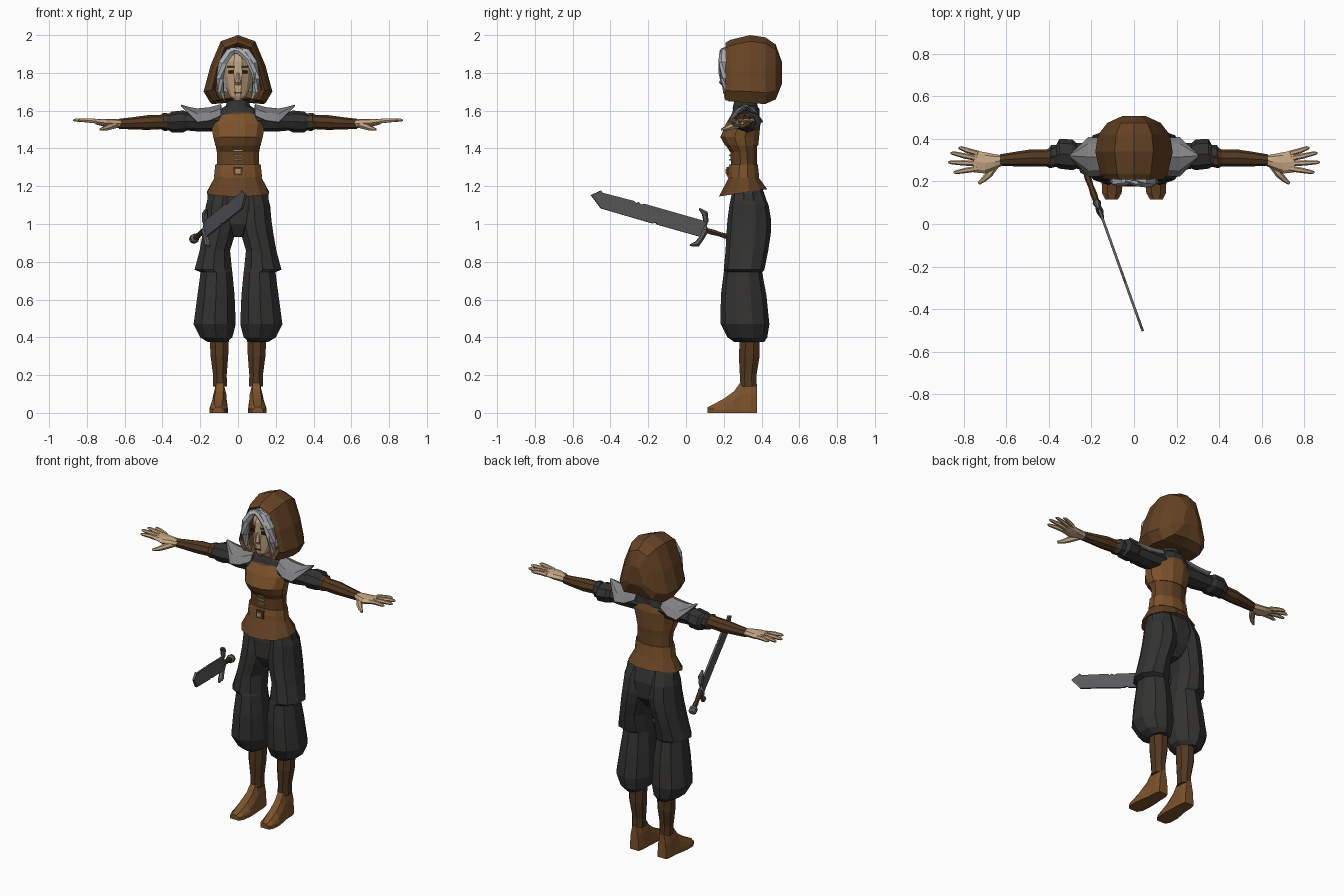
import bpy, bmesh, math
from mathutils import Vector, Matrix

COL = dict(leather=(.13, .055, .018), tan=(.20, .085, .025), dark=(.085, .04, .015),
           cloth=(.033, .032, .031), skin=(.56, .38, .23), hair=(.42, .43, .46),
           steel=(.22, .22, .23), blade=(.11, .11, .115), black=(.015, .012, .01), brass=(.45, .3, .12))
MATS = {}


def finish(name, bm, col, mirror=False, solid=0):
    bmesh.ops.recalc_face_normals(bm, faces=bm.faces)
    me = bpy.data.meshes.new(name)
    bm.to_mesh(me)
    bm.free()
    ob = bpy.data.objects.new(name, me)
    bpy.context.collection.objects.link(ob)
    if col not in MATS:
        MATS[col] = bpy.data.materials.new(col)
        MATS[col].diffuse_color = (*COL[col], 1)
    me.materials.append(MATS[col])
    if solid:
        ob.modifiers.new("thickness", 'SOLIDIFY').thickness = solid
    if mirror:
        ob.modifiers.new("mirror", 'MIRROR')
    return ob


def loft(name, rings, col, mirror=False, closed=True, caps=(True, True), solid=0):
    bm = bmesh.new()
    vs = [[bm.verts.new(p) for p in r] for r in rings]
    n = len(vs[0])
    for a, b in zip(vs, vs[1:]):
        for i in range(n if closed else n - 1):
            j = (i + 1) % n
            bm.faces.new((a[i], a[j], b[j], b[i]))
    if closed:
        for use, r in zip(caps, (vs[0], vs[-1])):
            if use:
                bm.faces.new(r)
    return finish(name, bm, col, mirror, solid)


def oval_z(z, x0, x1, yf, yb, n=12, tilt=0):
    """Horizontal ring; tilt lowers its front."""
    out = []
    for i in range(n):
        a = 2 * math.pi * (i + .5) / n
        k = 1 / math.cos(math.pi / n)
        out.append(((x0 + x1) / 2 + (x1 - x0) / 2 * k * math.cos(a),
                    (yf + yb) / 2 + (yb - yf) / 2 * k * math.sin(a), z + tilt * math.sin(a)))
    return out


def oval_x(x, y, z, ry, rz, n=8):
    return [(x, y + ry * math.cos(2 * math.pi * i / n), z + rz * math.sin(2 * math.pi * i / n)) for i in range(n)]


def stack(name, rows, col, n=12, **kw):
    """Rows of z, half width, front y, back y."""
    return loft(name, [oval_z(r[0], -r[1], r[1], r[2], r[3], n, *r[4:]) for r in rows], col, **kw)


def tube(name, pts, radii, col, mirror=False, n=6, mat=Matrix()):
    pts = [mat @ Vector(p) for p in pts]
    rings = []
    for i, (p, r) in enumerate(zip(pts, radii)):
        d = pts[min(i + 1, len(pts) - 1)] - pts[max(i - 1, 0)]
        q = d.to_track_quat('Z', 'Y')
        rings.append([p + q @ Vector((r * math.cos(2 * math.pi * k / n), r * math.sin(2 * math.pi * k / n), 0))
                      for k in range(n)])
    return loft(name, rings, col, mirror)


def box(name, c, s, col, mirror=False):
    bm = bmesh.new()
    bmesh.ops.create_cube(bm, size=1, matrix=Matrix.Translation(c) @ Matrix.Diagonal((*s, 1)))
    return finish(name, bm, col, mirror)


# Tunic, belt, shirt and collar
stack("tunic", [(1.165, .165, .175, .43, .02), (1.25, .122, .228, .382), (1.32, .112, .238, .375),
                (1.38, .112, .235, .375), (1.425, .12, .205, .378), (1.46, .127, .187, .383),
                (1.53, .14, .215, .39), (1.59, .105, .245, .385)], "leather")
stack("chest_panel", [(1.415, .12, .207, .382), (1.46, .131, .182, .387), (1.53, .144, .211, .394),
                      (1.585, .112, .243, .389)], "tan")
stack("belt", [(1.245, .128, .22, .388), (1.28, .124, .222, .384), (1.315, .12, .228, .38)], "tan")
stack("shirt", [(1.5, .13, .225, .38), (1.57, .135, .24, .39), (1.61, .09, .25, .39), (1.63, .058, .262, .37)],
      "cloth")
stack("collar", [(1.61, .07, .25, .38), (1.67, .05, .262, .365)], "cloth", n=10)
box("buckle", (0, .222, 1.28), (.05, .016, .046), "dark")
box("buckle_plate", (0, .214, 1.28), (.028, .012, .024), "brass")
for z in (1.34, 1.365, 1.39):
    box("clasp", (0, .233, z), (.045, .012, .008), "brass")

# Trousers
stack("hips", [(.93, .03, .27, .38), (1.0, .15, .235, .43), (1.1, .165, .235, .435), (1.16, .16, .245, .415),
               (1.22, .125, .25, .39)], "cloth")
leg = [(.375, .06, .16, .26, .41), (.40, .03, .2, .225, .425), (.47, .012, .235, .19, .435),
       (.62, .018, .215, .19, .42), (.745, .03, .198, .205, .398), (.758, .032, .23, .205, .41),
       (.86, .042, .203, .215, .43), (.95, .015, .187, .22, .443), (1.02, 0, .177, .225, .445),
       (1.1, 0, .17, .235, .432), (1.18, 0, .145, .25, .40)]
loft("trouser_leg", [oval_z(*r, n=10) for r in leg], "cloth", True)

# Boots
loft("boot_shaft", [oval_z(*r, n=8) for r in ((.14, .058, .132, .285, .375), (.2, .06, .132, .285, .373),
                                              (.3, .052, .145, .28, .39), (.4, .048, .15, .285, .39))], "dark", True)
foot = []
for y, c, w, h in ((.115, .105, .03, .03), (.145, .104, .046, .045), (.2, .102, .05, .075),
                   (.255, .098, .045, .115), (.29, .096, .04, .165), (.345, .096, .038, .165), (.377, .096, .03, .15)):
    foot.append([(c - w, y, .02), (c - w, y, 0), (c + w, y, 0), (c + w, y, .02),
                 (c + w * .85, y, .6 * h), (c + w * .45, y, h), (c - w * .45, y, h), (c - w * .85, y, .6 * h)])
loft("boot_foot", foot, "tan", True)

# Arms
loft("sleeve", [oval_x(*r) for r in ((.07, .315, 1.55, .065, .06), (.2, .315, 1.545, .068, .056),
     (.27, .32, 1.543, .06, .048), (.29, .325, 1.543, .072, .058), (.35, .33, 1.54, .07, .055),
     (.365, .32, 1.54, .052, .045), (.39, .318, 1.54, .052, .048), (.41, .31, 1.54, .03, .03))], "cloth", True)
loft("bracer", [oval_x(*r) for r in ((.375, .31, 1.542, .044, .043), (.395, .31, 1.542, .048, .046),
     (.41, .31, 1.54, .04, .038), (.48, .31, 1.537, .041, .039), (.56, .305, 1.533, .034, .032),
     (.63, .30, 1.53, .027, .027))], "dark", True)

# Hands
loft("palm", [oval_x(*r) for r in ((.61, .30, 1.53, .022, .022), (.65, .293, 1.533, .034, .024),
     (.70, .287, 1.535, .05, .022), (.755, .295, 1.542, .052, .014))], "skin", True)
for y0, tx, ty in ((.332, .825, .357), (.308, .862, .333), (.284, .873, .29), (.26, .847, .243)):
    my = (y0 + ty) / 2
    tube("finger", [(.735, y0, 1.542), ((.735 + tx) / 2, my, 1.549), (tx - .012, ty, 1.55), (tx, ty, 1.549)],
         (.0135, .0125, .009, .004), "skin", True)
tube("thumb", [(.645, .285, 1.525), (.68, .235, 1.515), (.705, .21, 1.505), (.73, .19, 1.5)],
     (.018, .017, .013, .007), "skin", True)

# Shoulder pads
pad = []
for x, y0, y1, zt, ze in ((.09, .25, .385, 1.635, 1.575), (.15, .225, .405, 1.618, 1.548),
                          (.215, .222, .408, 1.612, 1.54), (.26, .27, .365, 1.62, 1.585), (.3, .31, .33, 1.632, 1.625)):
    pad.append([(x, y0 + (y1 - y0) * t, ze + (zt - ze) * h)
                for t, h in ((0, 0), (.16, .6), (.5, 1), (.84, .6), (1, 0))])
loft("shoulder_pad", pad, "steel", True, closed=False, solid=.008)

# Hood
half = [(.5, .91), (.8, .55), (1, .17), (.8, 0)]
prof = [(0, 1)] + half + [(0, .03)] + [(-x, z) for x, z in reversed(half)]
loft("hood", [[(w * x, y, zb + (zt - zb) * z) for x, z in prof] for y, w, zb, zt in (
    (.33, .12, 1.665, 1.94), (.225, .128, 1.66, 1.945), (.21, .14, 1.655, 1.96), (.235, .158, 1.65, 1.975),
    (.34, .182, 1.64, 2.0), (.42, .168, 1.635, 1.988), (.475, .125, 1.66, 1.95), (.507, .055, 1.74, 1.86))],
     "leather", caps=(False, True))

# Head and face
stack("head", [(1.655, .024, .21, .255), (1.675, .042, .2, .31), (1.72, .064, .2, .37), (1.79, .077, .198, .41),
               (1.86, .078, .202, .415), (1.91, .058, .225, .40), (1.935, .025, .27, .37)], "skin")
stack("neck", [(1.62, .042, .275, .36), (1.72, .042, .275, .36)], "skin", n=8)
stack("nose", [(1.735, .014, .19, .22), (1.748, .014, .178, .22), (1.80, .007, .193, .22)], "skin", n=6)
box("eye", (.036, .207, 1.805), (.03, .016, .016), "black", True)
box("brow", (.038, .205, 1.832), (.042, .018, .008), "dark", True)
box("mouth", (0, .201, 1.695), (.036, .012, .007), "dark")

# Hair
tube("side_hair", [(0, .215, 1.925), (.045, .205, 1.91), (.082, .2, 1.85), (.096, .205, 1.77), (.09, .215, 1.7),
                   (.07, .23, 1.65)], (.014, .024, .025, .022, .018, .005), "hair", True)
tube("fringe_lock", [(-.04, .21, 1.925), (.01, .197, 1.915), (.055, .19, 1.87), (.082, .185, 1.8), (.085, .19, 1.74)],
     (.012, .02, .018, .013, .004), "hair")
stack("hair_cap", [(1.70, .088, .25, .40), (1.80, .1, .245, .43), (1.89, .088, .225, .425), (1.935, .045, .25, .39)],
      "hair")

# Sword: local axes run along the blade, across it, and through it
start, tip = Vector((-.232, .26, .922)), Vector((.042, -.505, 1.145))
u = (tip - start).normalized()
w = u.cross(Vector((0, 0, 1))).normalized()
v = w.cross(u)
M = Matrix.Translation(start) @ Matrix((u, v, w)).transposed().to_4x4()
edge = [(.185, -.042), (.44, -.044), (.455, -.036), (.47, -.045), (.77, -.045), (.843, .008), (.795, .046),
        (.785, .037), (.6, .042), (.59, .033), (.575, .043), (.555, .034), (.54, .043), (.185, .045)]
bm = bmesh.new()
face = bm.faces.new([bm.verts.new(M @ Vector((s, t, -.006))) for s, t in edge])
ext = bmesh.ops.extrude_face_region(bm, geom=[face])["geom"]
bmesh.ops.translate(bm, vec=w * .012, verts=[g for g in ext if isinstance(g, bmesh.types.BMVert)])
finish("sword_blade", bm, "blade")
tube("sword_guard", [(.235, -.1, 0), (.2, -.085, 0), (.182, -.045, 0), (.175, 0, 0), (.182, .045, 0), (.2, .085, 0),
                     (.235, .1, 0)], (.006, .017, .014, .02, .014, .017, .006), "blade", mat=M)
tube("sword_grip", [(.015, 0, 0), (.05, 0, 0), (.09, 0, 0), (.13, 0, 0), (.175, 0, 0)],
     (.013, .016, .013, .016, .014), "dark", mat=M)
tube("sword_pommel", [(-.025, 0, 0), (-.012, 0, 0), (.012, 0, 0), (.025, 0, 0)],
     (.012, .025, .025, .012), "blade", n=8, mat=M)
